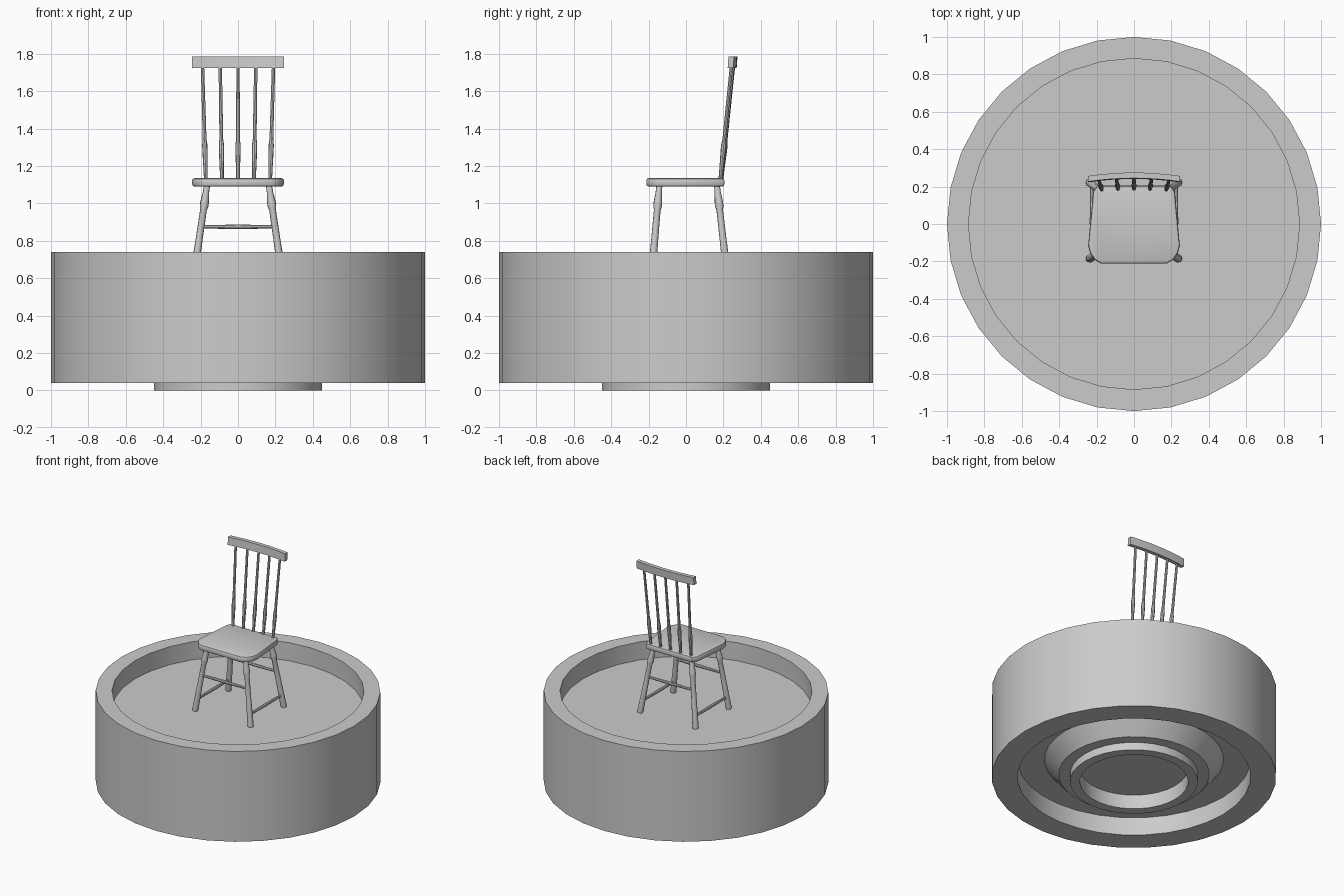
import bpy, bmesh, math
from mathutils import Vector

if "Cube" in bpy.data.objects:
    bpy.data.objects.remove(bpy.data.objects["Cube"])


def finish(name, bm, smooth=None):
    bmesh.ops.remove_doubles(bm, verts=bm.verts, dist=1e-5)
    bmesh.ops.recalc_face_normals(bm, faces=bm.faces)
    me = bpy.data.meshes.new(name)
    bm.to_mesh(me)
    bm.free()
    ob = bpy.data.objects.new(name, me)
    bpy.context.collection.objects.link(ob)
    if smooth:
        bpy.ops.object.select_all(action='DESELECT')
        ob.select_set(True)
        bpy.context.view_layer.objects.active = ob
        bpy.ops.object.shade_smooth_by_angle(angle=math.radians(smooth))
    return ob


def lathe(name, profile, sides, start=(0, 0, 0), end=(0, 0, 1), smooth=None):
    """Spin (radius, height) points; heights run along start -> end."""
    bm = bmesh.new()
    a, axis = Vector(start), Vector(end) - Vector(start)
    rot = Vector((0, 0, 1)).rotation_difference(axis)
    rings = []
    for r, t in profile:
        rings.append([bm.verts.new(a + axis * t + rot @ Vector(
            (r * math.cos(2 * math.pi * i / sides), r * math.sin(2 * math.pi * i / sides), 0)))
            for i in range(sides)])
    for lo, hi in zip(rings, rings[1:]):
        for i in range(sides):
            j = (i + 1) % sides
            bm.faces.new((lo[i], lo[j], hi[j], hi[i]))
    bm.faces.new(rings[0])
    bm.faces.new(rings[-1])
    return finish(name, bm, smooth)


# Drum with a raised rim on top and a stepped foot inside the hollow underside
lathe("drum", [(0.8, 0.60), (0.885, 0.60), (0.885, 0.74), (1, 0.74), (1, 0.04), (0.82, 0.04),
               (0.82, 0.18), (0.63, 0.18), (0.53, 0.06), (0.45, 0.06), (0.45, 0),
               (0.38, 0), (0.38, 0.11), (0.3, 0.11)], 32, smooth=30)

# Seat: tapered outline with rounded corners and edges
half = [(0.175, -0.212), (0.212, -0.19), (0.235, -0.155), (0.245, -0.115),
        (0.218, 0.175), (0.195, 0.205)]
outline = half + [(-x, y) for x, y in reversed(half)]
bm = bmesh.new()
base = bm.faces.new([bm.verts.new((x, y, 1.09)) for x, y in outline])
top = bmesh.ops.extrude_face_region(bm, geom=[base])["geom"]
bmesh.ops.translate(bm, vec=(0, 0, 0.045), verts=[v for v in top if isinstance(v, bmesh.types.BMVert)])
if not base.is_valid or base not in bm.faces[:]:
    bm.faces.new([v for v in bm.verts if v.co.z < 1.1])
rim = [e for e in bm.edges if abs(e.verts[0].co.z - e.verts[1].co.z) < 1e-4]
bmesh.ops.bevel(bm, geom=rim, offset=0.012, segments=2, profile=0.5, affect='EDGES')
finish("seat", bm, 40)

# Splayed turned legs
leg_profile = [(0.016, 0), (0.017, 0.08), (0.023, 0.19), (0.023, 0.23), (0.018, 0.27),
               (0.019, 0.6), (0.022, 0.96), (0.020, 1)]
legs = {}
for depth, y_top, y_foot in (("front", -0.142, -0.185), ("back", 0.165, 0.222)):
    for side, s in (("left", -1), ("right", 1)):
        a, b = Vector((s * 0.165, y_top, 1.10)), Vector((s * 0.238, y_foot, 0.60))
        legs[depth, side] = (a, b)
        lathe(f"{depth}_leg_{side}", leg_profile, 10, a, b, 40)


def on_leg(key, z):
    a, b = legs[key]
    return a.lerp(b, (a.z - z) / (a.z - b.z))


# Stretchers: front and back high, sides low
bar = [(0.009, 0), (0.012, 0.5), (0.009, 1)]
for depth in ("front", "back"):
    lathe(f"{depth}_stretcher", bar, 8, on_leg((depth, "left"), 0.875), on_leg((depth, "right"), 0.875), 40)
for side in ("left", "right"):
    lathe(f"side_stretcher_{side}", bar, 8, on_leg(("front", side), 0.69), on_leg(("back", side), 0.69), 40)


def bow(x):
    return 0.018 * (1 - (x / 0.245) ** 2)


# Back spindles, fanning outward and leaning back
spindle = [(0.010, 0), (0.011, 0.1), (0.014, 0.26), (0.014, 0.31), (0.010, 0.36), (0.009, 1)]
for i in range(-2, 3):
    x0, x1 = i * 0.086, i * 0.095
    lathe(f"back_spindle_{i + 3}", spindle, 8,
          (x0, 0.178 + bow(x0) * 0.6, 1.125), (x1, 0.236 + bow(x1), 1.735), 40)

# Curved top rail
bm = bmesh.new()
sections = []
for i in range(9):
    x = -0.245 + 0.49 * i / 8
    y = 0.242 + bow(x)
    sections.append([bm.verts.new((x, y + dy, z)) for dy, z in
                     ((-0.019, 1.725), (0.011, 1.725), (0.015, 1.785), (-0.015, 1.785))])
for p, q in zip(sections, sections[1:]):
    for k in range(4):
        n = (k + 1) % 4
        bm.faces.new((p[k], p[n], q[n], q[k]))
bm.faces.new(sections[0])
bm.faces.new(sections[-1])
finish("top_rail", bm, 30)
